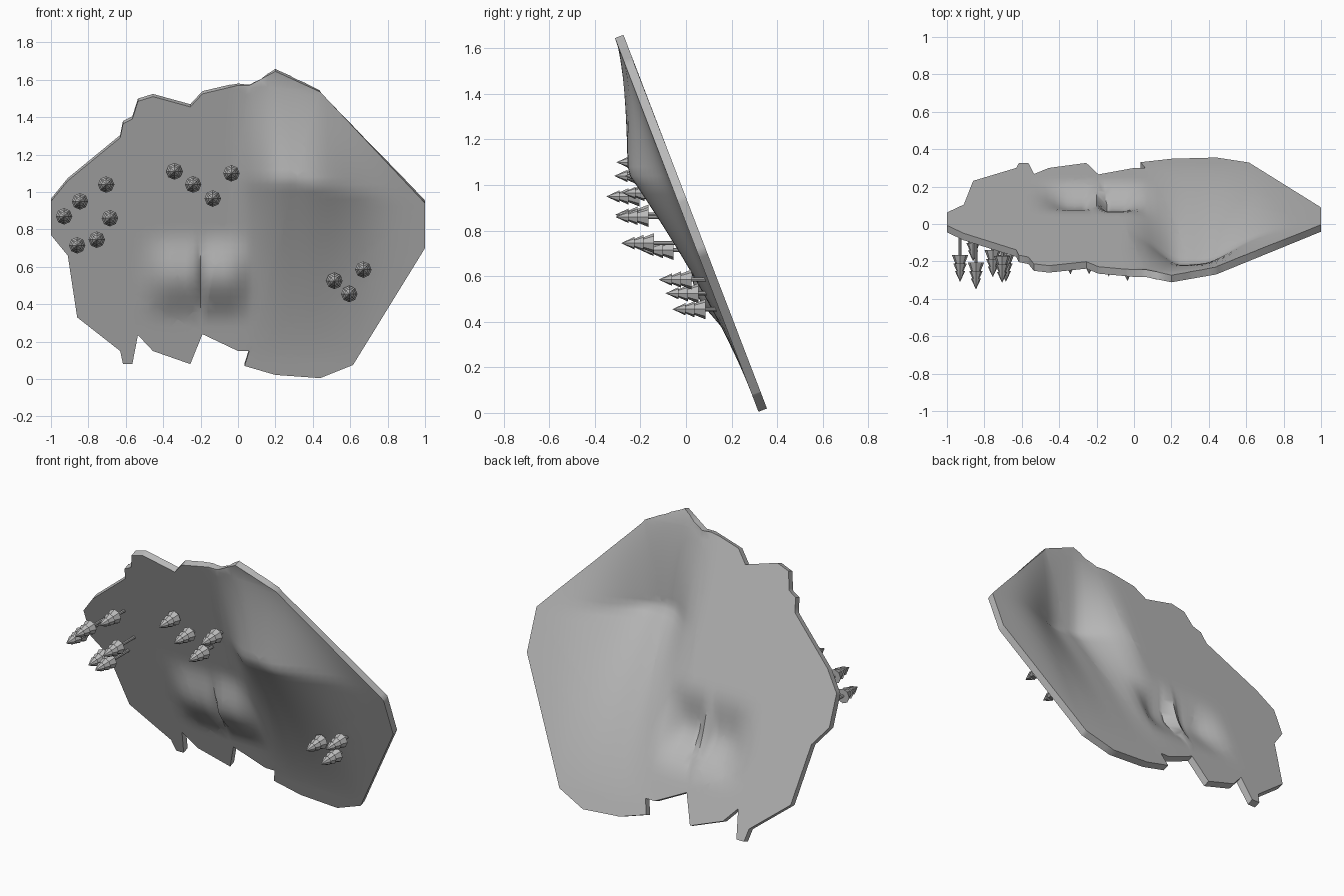
import bpy, bmesh, math
from mathutils import Vector, Matrix

cube = bpy.data.objects.get("Cube")
if cube:
    bpy.data.objects.remove(cube)

grey = bpy.data.materials.new("stone_grey")
grey.use_nodes = True
colour = (0.5, 0.5, 0.5, 1)
grey.diffuse_color = colour
grey.node_tree.nodes["Principled BSDF"].inputs["Base Color"].default_value = colour

SLOPE = 0.384


def plane_y(z):
    return 0.32 - SLOPE * z


def smooth(t):
    t = min(max(t, 0), 1)
    return t * t * (3 - 2 * t)


def big_hill(x, z):
    """Ridge that fades out to the top, bottom and right borders."""
    top = 1.62 - 1.063 * max(x - 0.44, 0) - 0.35 * min(max(x - 0.2, 0), 0.24)
    bottom = 0.1 + 1.62 * max(x - 0.615, 0)
    crest = 1.06 - 0.17 * max(x - 0.3, 0)
    if z > crest:
        fall = max(1 - (z - crest) / max(top - crest, 0.01), 0) ** 1.2
    else:
        fall = max(1 - (crest - z) / (crest - bottom), 0) ** 1.7
    side = smooth((x + 0.05) / 0.3) * smooth((1 - x) / 0.65) ** 2
    return 0.17 * fall * side


def small_hill(x, z):
    """Two low lobes parted by a narrow crease."""
    if x < -0.2:
        side = smooth((x + 0.55) / 0.2) * smooth((-0.17 - x) / 0.07)
        height = 0.06
    else:
        side = smooth((x + 0.23) / 0.07) * smooth((0.1 - x) / 0.16)
        height = 0.075
    rise = smooth((0.8 - z) / 0.27) if z > 0.53 else smooth((z - 0.3) / 0.23)
    return height * side * rise


def ground_y(x, z):
    return plane_y(z) - big_hill(x, z) - small_hill(x, z)


def add_object(name, bm):
    mesh = bpy.data.meshes.new(name)
    bm.to_mesh(mesh)
    bm.free()
    mesh.materials.append(grey)
    obj = bpy.data.objects.new(name, mesh)
    bpy.context.collection.objects.link(obj)
    return obj


# Tilted ground slab: outline, sliced into a grid, raised into hills
outline = [(-1, .95), (-.91, 1.06), (-.63, 1.29), (-.615, 1.365), (-.565, 1.39),
           (-.535, 1.485), (-.455, 1.51), (-.255, 1.455), (-.19, 1.525), (0, 1.57),
           (.06, 1.57), (.2, 1.645), (.44, 1.535), (1, .94), (1, .7), (.615, .075),
           (.44, .005), (.2, .022), (.035, .07), (.06, .15), (0, .15), (-.19, .24),
           (-.255, .08), (-.455, .15), (-.535, .235), (-.565, .08), (-.615, .08),
           (-.63, .15), (-.86, .33), (-.91, .66), (-1, .77)]
bm = bmesh.new()
face = bm.faces.new([bm.verts.new((x, 0, z)) for x, z in outline])
face.normal_update()
if face.normal.y > 0:
    face.normal_flip()
bmesh.ops.triangulate(bm, faces=[face])
STEP = 0.04
for axis, start, count in ((Vector((1, 0, 0)), -1, 50), (Vector((0, 0, 1)), 0, 42)):
    for i in range(1, count):
        bmesh.ops.bisect_plane(bm, geom=bm.verts[:] + bm.edges[:] + bm.faces[:],
                               dist=0.0005, plane_co=axis * (start + i * STEP),
                               plane_no=axis)
for v in bm.verts:
    edge = any(e.is_boundary for e in v.link_edges)
    v.co.y = plane_y(v.co.z) if edge else ground_y(v.co.x, v.co.z)
bm.normal_update()
slab = add_object("ground_slab", bm)
solid = slab.modifiers.new("thickness", "SOLIDIFY")
solid.thickness = 0.04
solid.offset = -1
bpy.ops.object.select_all(action="DESELECT")
slab.select_set(True)
bpy.context.view_layer.objects.active = slab
bpy.ops.object.modifier_apply(modifier=solid.name)
bpy.ops.object.shade_smooth_by_angle(angle=math.radians(50))


# Trees: three stacked cones on a thin trunk, pointing forward
def cone(bm, x, z, y_base, y_tip, r1, r2):
    length = y_base - y_tip
    place = Matrix.Translation((x, (y_base + y_tip) / 2, z)) @ Matrix.Rotation(math.pi / 2, 4, "X")
    bmesh.ops.create_cone(bm, cap_ends=True, segments=8, radius1=r1, radius2=r2,
                          depth=length, matrix=place)


def tree(name, x, z, tip):
    bm = bmesh.new()
    base = tip + 0.145
    cone(bm, x, z, max(ground_y(x, z), base) + 0.015, base - 0.01, 0.009, 0.009)
    cone(bm, x, z, base, tip + 0.065, 0.044, 0.012)
    cone(bm, x, z, tip + 0.098, tip + 0.035, 0.036, 0.008)
    cone(bm, x, z, tip + 0.058, tip, 0.027, 0)
    add_object(name, bm)


groves = {
    "right_tree": [(-.93, .87, -.31), (-.845, .95, -.35), (-.705, 1.04, -.315),
                   (-.685, .86, -.31), (-.755, .745, -.285), (-.86, .715, -.2)],
    "middle_tree": [(-.34, 1.11, -.27), (-.24, 1.04, -.27), (-.135, .965, -.28),
                    (-.035, 1.1, -.305)],
    "left_tree": [(.515, .525, -.09), (.595, .455, -.06), (.67, .585, -.12)],
}
for grove, spots in groves.items():
    for i, (x, z, tip) in enumerate(spots, 1):
        tree(f"{grove}_{i}", x, z, tip)
